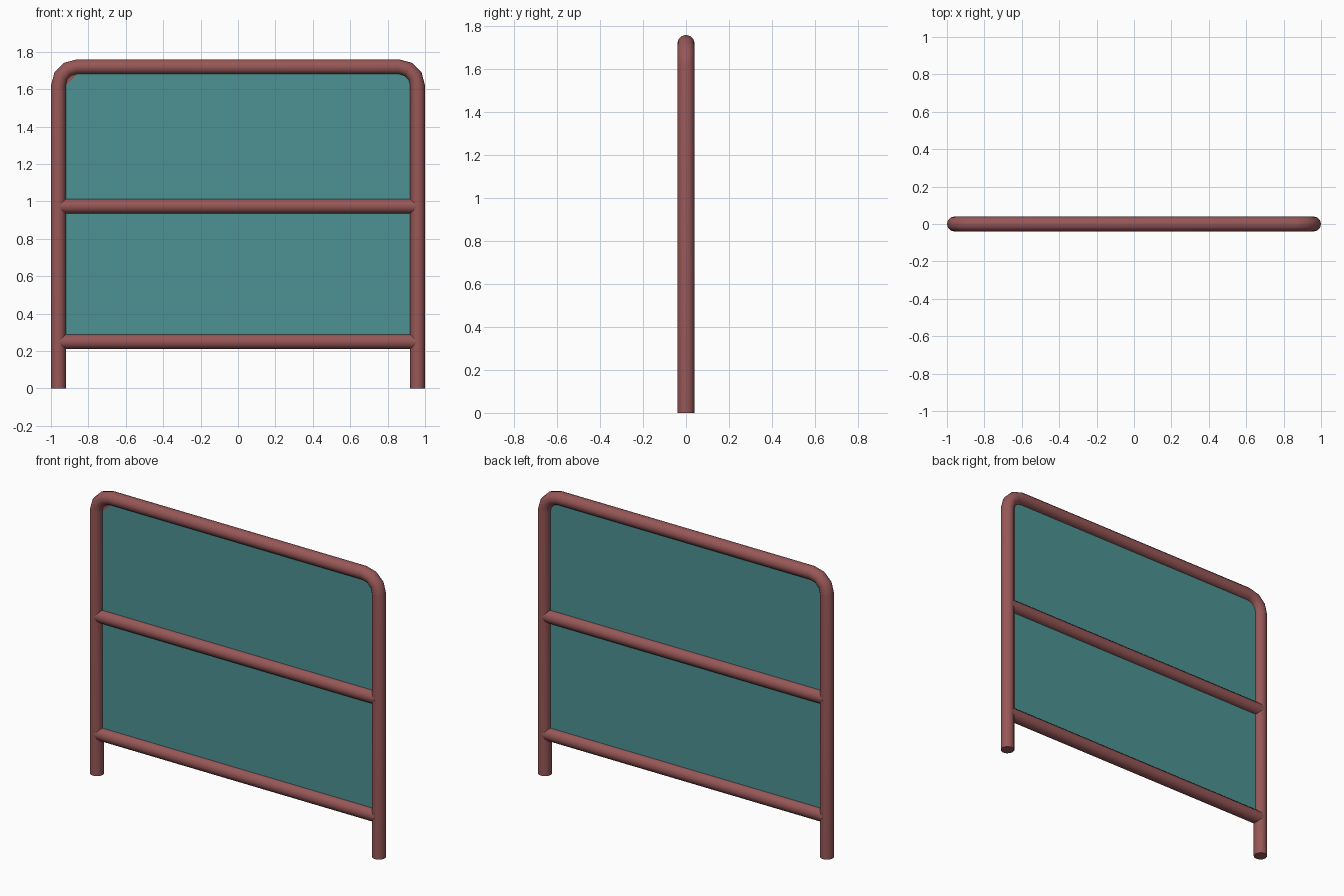
import bpy
import bmesh
from math import cos, sin, pi, radians
from mathutils import Vector

if "Cube" in bpy.data.objects:
    bpy.data.objects.remove(bpy.data.objects["Cube"], do_unlink=True)

TUBE_R = 0.04      # tube radius
POST_X = 0.96      # post centre line
TOP_Z = 1.72       # top bar centre line
BEND = 0.10        # bend radius of the centre line
SIDES = 12


def material(name, rgb):
    mat = bpy.data.materials.new(name)
    mat.use_nodes = True
    color = (*rgb, 1)
    mat.diffuse_color = color
    mat.node_tree.nodes["Principled BSDF"].inputs["Base Color"].default_value = color
    return mat


frame_red = material("dusty red", (0.31, 0.095, 0.095))
panel_teal = material("teal", (0.075, 0.29, 0.30))


def add_object(name, bm, mats, smooth=False):
    bmesh.ops.recalc_face_normals(bm, faces=bm.faces)
    mesh = bpy.data.meshes.new(name)
    bm.to_mesh(mesh)
    bm.free()
    for mat in mats:
        mesh.materials.append(mat)
    obj = bpy.data.objects.new(name, mesh)
    bpy.context.collection.objects.link(obj)
    if smooth:
        bpy.ops.object.select_all(action='DESELECT')
        obj.select_set(True)
        bpy.context.view_layer.objects.active = obj
        bpy.ops.object.shade_smooth_by_angle(angle=radians(40))
    return obj


def tube(name, path):
    """Sweep a round section along (x, z, angle of the outward normal)."""
    bm = bmesh.new()
    rings = []
    for x, z, a in path:
        out = Vector((cos(a), 0, sin(a)))
        ring = []
        for i in range(SIDES):
            t = 2 * pi * i / SIDES
            offset = out * cos(t) + Vector((0, sin(t), 0))
            ring.append(bm.verts.new(Vector((x, 0, z)) + offset * TUBE_R))
        rings.append(ring)
    for r0, r1 in zip(rings, rings[1:]):
        for i in range(SIDES):
            j = (i + 1) % SIDES
            bm.faces.new((r0[i], r0[j], r1[j], r1[i]))
    bm.faces.new(rings[0])
    bm.faces.new(rings[-1])
    return add_object(name, bm, [frame_red], smooth=True)


def bend(side):
    """Points of one rounded upper corner, from post to top bar."""
    cx, cz = POST_X - BEND, TOP_Z - BEND
    steps = [radians(30 * k) for k in range(4)]
    return [(side * (cx + BEND * cos(a)), cz + BEND * sin(a),
             a if side > 0 else pi - a) for a in steps]


# Bent outer frame: two posts and the top bar
right_bend, left_bend = bend(-1), bend(1)
tube("outer_frame", [(POST_X, 0, 0)] + left_bend + right_bend[::-1] + [(-POST_X, 0, pi)])

# Cross rails
for name, z in (("lower_rail", 0.25), ("middle_rail", 0.975)):
    tube(name, [(-0.955, z, pi / 2), (0.955, z, pi / 2)])

# Thin panel filling the frame, its edges buried in the tubes
outline = [(POST_X, 0.25)] + [p[:2] for p in left_bend + right_bend[::-1]] + [(-POST_X, 0.25)]
bm = bmesh.new()
face = bm.faces.new([bm.verts.new((x, -0.003, z)) for x, z in outline])
solid = bmesh.ops.extrude_face_region(bm, geom=[face])
bmesh.ops.translate(bm, vec=(0, 0.006, 0),
                    verts=[g for g in solid["geom"] if isinstance(g, bmesh.types.BMVert)])
add_object("panel", bm, [panel_teal])

# Small gusset plate on the front of the upper right corner
inner = BEND - TUBE_R
cx, cz = POST_X - BEND, TOP_Z - BEND
corner = [(-cx - inner, cz), (-cx, cz + inner), (-cx - inner, cz + inner)]
bm = bmesh.new()
bm.faces.new([bm.verts.new((x, -0.005, z)) for x, z in corner])
add_object("corner_gusset", bm, [frame_red])
